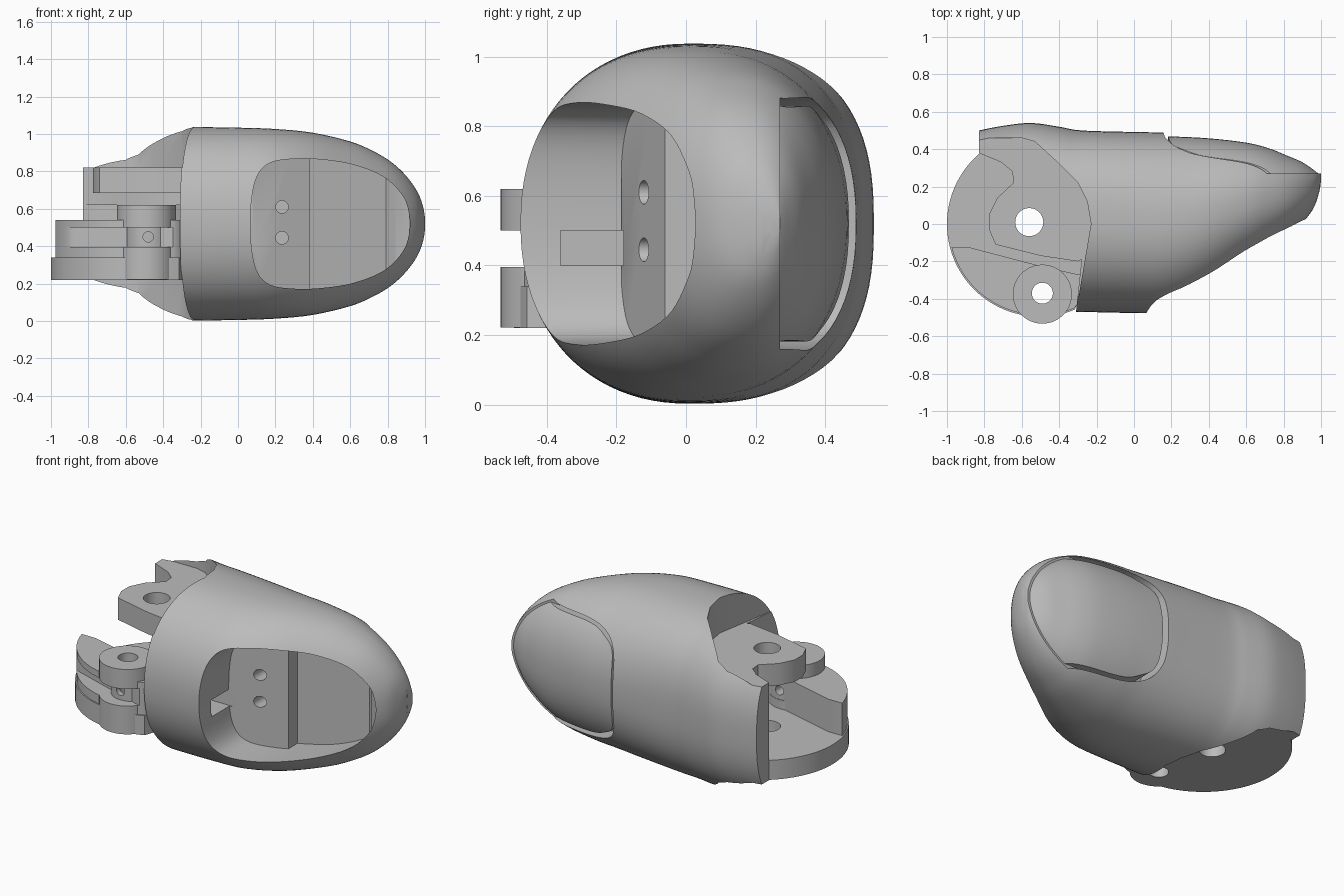
import bpy, bmesh, math
from mathutils import Vector

if "Cube" in bpy.data.objects:
    bpy.data.objects.remove(bpy.data.objects["Cube"])

mat = bpy.data.materials.new("plain grey")
mat.use_nodes = True
GREY = (0.5, 0.5, 0.5, 1)
mat.diffuse_color = GREY
mat.node_tree.nodes["Principled BSDF"].inputs["Base Color"].default_value = GREY
ZC = 0.52


def finish(name, bm):
    bmesh.ops.recalc_face_normals(bm, faces=bm.faces[:])
    mesh = bpy.data.meshes.new(name)
    bm.to_mesh(mesh)
    bm.free()
    mesh.materials.append(mat)
    ob = bpy.data.objects.new(name, mesh)
    bpy.context.collection.objects.link(ob)
    return ob


def prism(name, pts, lo, hi, axis="z"):
    """Extrude a closed outline along z, or an x-z outline along y."""
    bm = bmesh.new()
    place = (lambda p, h: (p[0], p[1], h)) if axis == "z" else (lambda p, h: (p[0], h, p[1]))
    rings = [[bm.verts.new(place(p, h)) for p in pts] for h in (lo, hi)]
    n = len(pts)
    for i in range(n):
        j = (i + 1) % n
        bm.faces.new((rings[0][i], rings[0][j], rings[1][j], rings[1][i]))
    bm.faces.new(rings[0])
    bm.faces.new(rings[1])
    return finish(name, bm)


def circle(cx, cy, r, n=48):
    return [(cx + r * math.cos(math.tau * i / n), cy + r * math.sin(math.tau * i / n))
            for i in range(n)]


def spline(pts, steps=5, closed=True):
    """Catmull-Rom curve through points of any dimension."""
    n, out = len(pts), []
    get = lambda i: Vector(pts[i % n] if closed else pts[max(0, min(n - 1, i))])
    for i in range(n if closed else n - 1):
        a, b, c, d = (get(i + k) for k in (-1, 0, 1, 2))
        for s in range(steps):
            t = s / steps
            out.append(tuple(0.5 * (2 * b + (c - a) * t + (2 * a - 5 * b + 4 * c - d) * t * t
                                    + (3 * b - a - 3 * c + d) * t ** 3)))
    return out if closed else out + [tuple(pts[-1])]


def boolean(ob, cutter, op="DIFFERENCE", keep=False):
    mod = ob.modifiers.new("cut", "BOOLEAN")
    mod.operation, mod.object, mod.solver = op, cutter, "EXACT"
    bpy.context.view_layer.objects.active = ob
    bpy.ops.object.modifier_apply(modifier=mod.name)
    if not keep:
        bpy.data.objects.remove(cutter)


# Fingertip sections: x, front y, back y, half height
SECTIONS = [
    (-0.83, -0.47, 0.50, 0.518), (-0.7, -0.47, 0.525, 0.518), (-0.55, -0.47, 0.54, 0.518),
    (-0.4, -0.47, 0.52, 0.518), (-0.28, -0.47, 0.5, 0.518), (0, -0.475, 0.492, 0.514),
    (0.2, -0.465, 0.488, 0.507), (0.4, -0.375, 0.478, 0.487), (0.6, -0.23, 0.455, 0.44),
    (0.72, -0.145, 0.425, 0.39), (0.82, -0.07, 0.385, 0.33), (0.9, 0.005, 0.35, 0.255),
    (0.96, 0.085, 0.31, 0.17), (0.99, 0.17, 0.285, 0.09), (1.0, 0.23, 0.275, 0.03)]


def fingertip(name, shift=0.0):
    bm = bmesh.new()
    rings, n = [], 96
    bend = lambda v, e: math.copysign(abs(v) ** (2 / e), v)
    for x, front, back, half in spline(SECTIONS, 4, False):
        mid, depth = (front + back) / 2, (back - front) / 2
        # The back is squarer towards the hinge
        back_power = 2.2 + 0.35 * min(1, max(0, (0.3 - x) / 0.5))
        ring = []
        for i in range(n):
            c, s = math.cos(math.tau * i / n), math.sin(math.tau * i / n)
            e = back_power if c > 0 else 2.2
            ring.append(bm.verts.new((x, mid + shift + depth * bend(c, e),
                                      ZC + half * bend(s, e))))
        rings.append(ring)
    for a, b in zip(rings, rings[1:]):
        for i in range(n):
            j = (i + 1) % n
            bm.faces.new((a[i], a[j], b[j], b[i]))
    bm.faces.new(rings[0])
    bm.faces.new(rings[-1])
    return finish(name, bm)


def mirrored(half):
    """Close a half outline given as (x, height above the middle)."""
    return [(x, ZC + h) for x, h in half] + [(x, ZC - h) for x, h in reversed(half)]


shell = fingertip("fingertip_shell")

# Clearance around the hinge, above, below and between the plates
outer = [(-1.2, 0.46), (-0.6, 0.46), (-0.53, 0.44), (-0.42, 0.34), (-0.3, 0.22), (-0.25, 0.12),
         (-0.23, 0), (-0.31, -0.47), (-0.33, -1), (-1.2, -1)]
inner = [(-1.2, 0.38), (-0.6, 0.38), (-0.42, 0.3), (-0.3, 0.17), (-0.26, 0),
         (-0.31, -0.47), (-0.33, -1), (-1.2, -1)]
boolean(shell, prism("cut", outer, 0.82, 1.3))
boolean(shell, prism("cut", outer, -0.3, 0.22))
boolean(shell, prism("cut", inner, 0.21, 0.83))

# Pad pocket: rounded opening with a ramp, a deeper floor and a sloping end
opening = spline(mirrored([(0.07, 0.1), (0.1, 0.25), (0.17, 0.325), (0.3, 0.347), (0.45, 0.343),
                           (0.62, 0.315), (0.78, 0.25), (0.88, 0.15), (0.915, 0.05)]))
floor = [(-0.1, -1), (-0.1, -0.185), (0.08, -0.185), (0.385, -0.06), (0.385, 0.03),
         (0.79, 0.15), (0.84, 0.1), (0.95, 0.04), (1.2, 0.04), (1.2, -1)]
pocket = prism("cut", opening, -0.9, 0.5, "y")
boolean(pocket, prism("cut", floor, -0.2, 1.3), "INTERSECT")
boolean(shell, pocket)
for z in (0.445, 0.61):
    boolean(shell, prism("cut", circle(0.235, z, 0.034, 24), -0.4, 0.08, "y"))
channel = [(-0.2, -0.36), (0.15, -0.36), (0.15, -0.18), (-0.2, -0.18)]
boolean(shell, prism("cut", channel, 0.4, 0.5))


# Nail bed and the nail seated in it
def nail_outline(gap):
    return spline(mirrored([(0.16 + gap, 0.12), (0.18 + gap, 0.24), (0.25 + gap, 0.32 - gap),
                            (0.4, 0.36 - gap), (0.7, 0.36 - gap), (1.1, 0.35 - gap)]))


boolean(shell, prism("cut", nail_outline(0), 0.27, 0.8, "y"))
nail = fingertip("nail", -0.02)
boolean(nail, prism("cut", nail_outline(0.025), 0.22, 0.8, "y"), "INTERSECT")

# Hinge: upper plate with a thicker ledge along the back
plate_pts = [(-0.83, 0.43), (-0.83, 0.38), (-0.71, 0.33), (-0.65, 0.28), (-0.645, 0.22),
             (-0.73, 0.14), (-0.775, 0.05), (-0.775, -0.03), (-0.74, -0.11), (-0.5, -0.17),
             (-0.3, -0.2), (-0.2, -0.15), (-0.2, 0.1), (-0.28, 0.25), (-0.48, 0.43)]
ledge_pts = plate_pts[:3] + [(-0.6, 0.25), (-0.35, 0.12)] + plate_pts[-3:]


# Hinge: round lower plate with a raised front wall split by a cord groove
def disc(cx, cy, r):
    return [(x, min(y, 0.42)) for x, y in circle(cx, cy, r, 96)
            if x < -0.22 + 0.22 * min(0, y + 0.1)] + [(-0.2, -0.1)]


def front_wall(cx, cy, r):
    rim = [(x, y) for x, y in circle(cx, cy, r, 96) if x < -0.3 and y < -0.13 - 0.24 * (x + 0.88)]
    return rim + [(-0.25, -0.35), (-0.25, -0.28), (-0.48, -0.23), (-0.88, -0.125)]


wall = front_wall(-0.505, 0, 0.487)
groove = [(x, max(y, -0.28 - 0.33 * (x + 0.9))) for x, y in wall]
parts = [prism("upper_hinge_plate", plate_pts, 0.685, 0.82),
         prism("upper_hinge_ledge", ledge_pts, 0.62, 0.69),
         prism("lower_hinge_plate", disc(-0.505, 0, 0.495), 0.22, 0.34),
         prism("front_wall_base", wall, 0.3, 0.395),
         prism("front_wall_groove", groove, 0.39, 0.505),
         prism("front_wall_top", wall, 0.5, 0.54),
         prism("boss_base", circle(-0.49, -0.375, 0.158), 0.221, 0.395),
         prism("boss_groove", circle(-0.48, -0.34, 0.12), 0.38, 0.51),
         prism("boss_top", circle(-0.49, -0.375, 0.158), 0.5, 0.62)]

# Hinge pin hole, cord pin hole and cord hole
pin = prism("cut", circle(-0.56, 0.01, 0.075), 0, 1)
cord_pin = prism("cut", circle(-0.49, -0.37, 0.056), 0, 1)
cord = prism("cut", circle(-0.48, 0.45, 0.028, 20), -0.7, -0.2, "y")
for part in parts:
    for cutter in (pin, cord_pin, cord):
        boolean(part, cutter, keep=True)
for cutter in (pin, cord_pin, cord):
    bpy.data.objects.remove(cutter)

# Smooth shading with crisp edges
bpy.ops.object.select_all(action="DESELECT")
for ob in [shell, nail] + parts:
    ob.select_set(True)
bpy.context.view_layer.objects.active = shell
bpy.ops.object.shade_smooth_by_angle(angle=math.radians(35))
